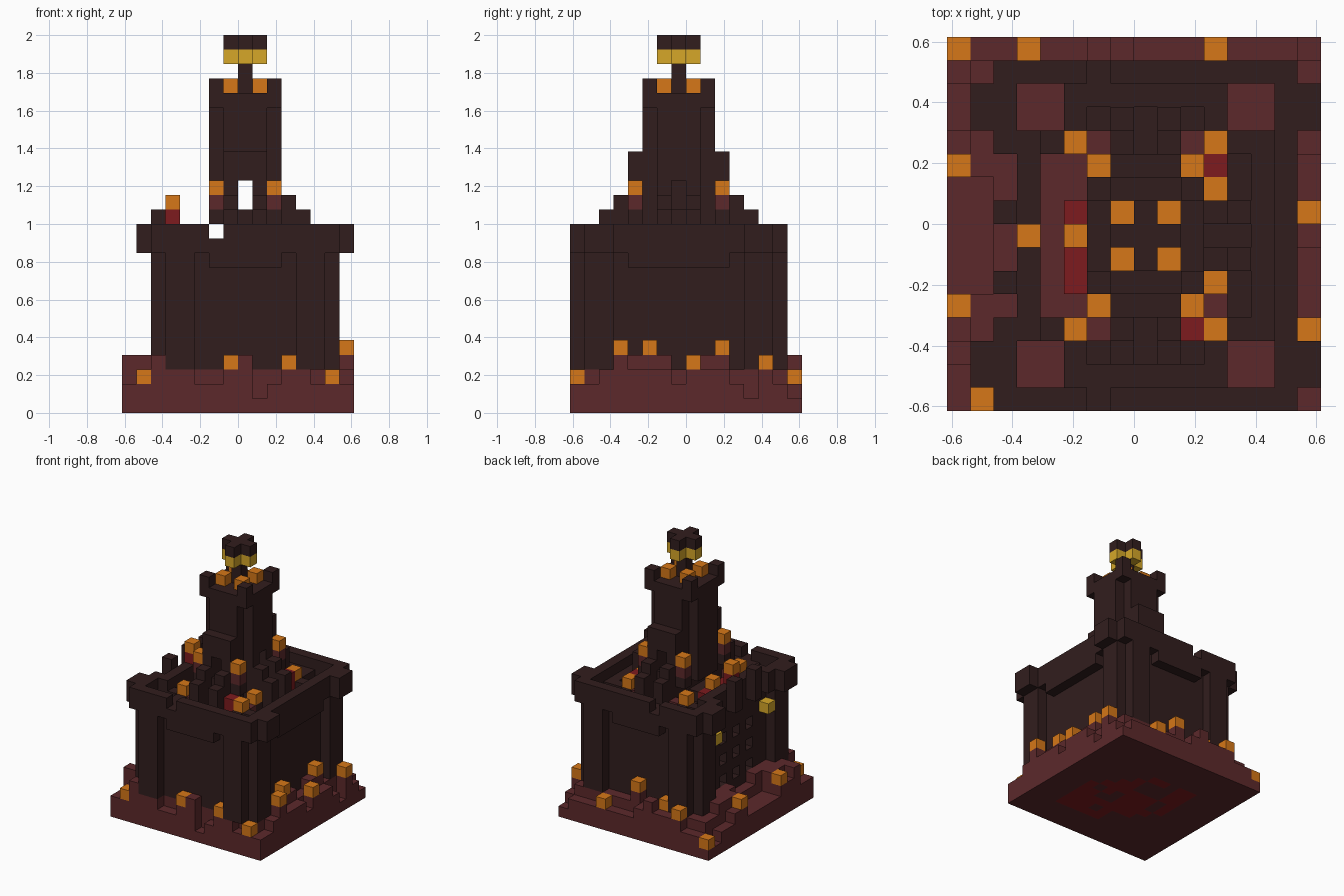
import bpy
import random
from mathutils import Vector

cube = bpy.data.objects.get("Cube")
if cube:
    bpy.data.objects.remove(cube)

random.seed(4)
U = 2 / 26                     # one block
COLOURS = {
    "dark_brick": (0.031, 0.0125, 0.0125),
    "red_rock": (0.107, 0.022, 0.024),
    "glow_orange": (0.67, 0.185, 0.009),
    "deep_red": (0.205, 0.011, 0.013),
    "beacon_yellow": (0.67, 0.39, 0.022),
}
materials = {}
for name, rgb in COLOURS.items():
    m = bpy.data.materials.new(name)
    m.use_nodes = True
    m.diffuse_color = (*rgb, 1)
    m.node_tree.nodes["Principled BSDF"].inputs["Base Color"].default_value = (*rgb, 1)
    materials[name] = m

DARK, ROCK, GLOW, RED, YELLOW = COLOURS
cells = {}                     # block position -> (part, colour)


def fill(part, colour, xs, ys, zs):
    """Fill inclusive block ranges."""
    for i in range(xs[0], xs[1] + 1):
        for j in range(ys[0], ys[1] + 1):
            for k in range(zs[0], zs[1] + 1):
                cells[i, j, k] = (part, colour)


def carve(xs, ys, zs):
    for key in list(cells):
        if all(r[0] <= c <= r[1] for c, r in zip(key, (xs, ys, zs))):
            del cells[key]


def block(part, colour, i, j, k):
    cells[i, j, k] = (part, colour)


# rocky base, sunken terrace before the gate side
fill("base", ROCK, (0, 15), (0, 15), (0, 2))
fill("base", ROCK, (1, 2), (3, 12), (3, 3))
carve((1, 1), (5, 9), (2, 3))
carve((2, 2), (6, 8), (3, 3))
# ragged rim, one height digit per block along each edge
RIMS = {
    "front": "2233322331233222",
    "right": "2234333233321122",
    "back": "1223334322222221",
    "left": "2243322222332211",
}
for side, heights in RIMS.items():
    for n, h in enumerate(heights):
        i = {"left": 0, "right": 15}.get(side, n)
        j = {"front": 0, "back": 15}.get(side, n)
        carve((i, i), (j, j), (0, 3))
        fill("base", ROCK, (i, i), (j, j), (0, int(h) - 1))
for i, j in ((1, 2), (2, 0), (8, 0), (9, 1), (14, 4), (14, 6), (14, 9), (8, 14)):
    block("base", ROCK, i, j, 3)
# glowing vein on the underside
for i in range(4, 13):
    for j in range(3, 12):
        if abs(i + j - 15) <= 4 and random.random() < 0.8:
            block("underside_vein", RED, i, j, 0)

# keep body
fill("keep", DARK, (3, 13), (1, 13), (3, 10))
carve((4, 5), (4, 10), (3, 10))
# lattice gate wall
for j in range(4, 11):
    for k in range(4, 10):
        if j % 2 and k % 2 == 0:
            carve((3, 3), (j, j), (k, k))
# corbels under the parapet
for j in (0, 14):
    fill("corbel", DARK, (6, 10), (j, j), (10, 10))
fill("corbel", DARK, (14, 14), (4, 10), (10, 10))

# parapet with a lower walkway behind it
for j, walk in ((0, 1), (14, 13)):
    fill("parapet", DARK, (2, 14), (j, j), (11, 12))
    fill("walkway", DARK, (3, 13), (walk, walk), (11, 11))
fill("parapet", DARK, (14, 14), (1, 13), (11, 12))
fill("walkway", DARK, (13, 13), (1, 13), (11, 11))

# corner turrets: round shaft, wide crown
for a, outer in ((2, 1), (11, 15)):
    for b in (0, 11):
        fill("turret", DARK, (a, a + 3), (b + 1, b + 2), (3, 10))
        fill("turret", DARK, (a + 1, a + 2), (b, b + 3), (3, 10))
        fill("turret_crown", DARK, (a, a + 3), (b, b + 3), (11, 11))
        fill("turret_crown", DARK, (outer, outer), (b + 1, b + 2), (11, 12))
        carve((a + 1, a + 2), (b + 1, b + 2), (3, 11))
for b in (0, 11):
    fill("turret_crown", DARK, (2, 2), (b, b + 3), (12, 12))

# gate side parapet and merlons
fill("parapet", DARK, (3, 3), (3, 11), (11, 12))
for j in (5, 8):
    fill("gate_merlon", DARK, (2, 2), (j, j), (11, 13))

# central tower: shaft without corners, widened foot, crown
fill("tower", DARK, (6, 10), (6, 8), (11, 20))
fill("tower", DARK, (7, 9), (5, 9), (11, 20))
fill("tower_foot", DARK, (7, 9), (4, 10), (11, 17))
fill("tower_crown", DARK, (6, 10), (5, 9), (21, 21))
for i in (6, 10):
    for j in (5, 9):
        block("tower_crown", DARK, i, j, 22)
    for j in (4, 10):
        block("tower_foot", DARK, i, j, 13)
        block("lamp_stone", ROCK, i, j, 14)
        block("lamp", GLOW, i, j, 15)
for i in (7, 9):
    for j in (6, 8):
        block("lamp", GLOW, i, j, 22)

# stepped buttresses
for s in (-1, 1):
    fill("buttress", DARK, (11, 11), (7 + s, 7 + s), (11, 14))
    fill("buttress", DARK, (12, 12), (7 + s, 7 + s), (11, 13))
    for d in (-1, 1):
        fill("buttress", DARK, (8 + s, 8 + s), (7 + 4 * d, 7 + 4 * d), (11, 14))
        fill("buttress", DARK, (8 + s, 8 + s), (7 + 5 * d, 7 + 5 * d), (11, 13))
# doorways through the tower and low gap
carve((8, 8), (1, 13), (14, 15))
carve((10, 10), (7, 7), (14, 15))
carve((6, 6), (0, 14), (12, 12))

# beacon on a stem
fill("beacon_stem", DARK, (8, 8), (7, 7), (22, 25))
for part, colour, k in (("beacon_light", YELLOW, 24), ("beacon_cap", DARK, 25)):
    fill(part, colour, (7, 9), (7, 7), (k, k))
    fill(part, colour, (8, 8), (6, 8), (k, k))

# roof lamps and loose stones
for i, j in ((5, 3), (5, 7), (5, 11), (11, 3), (11, 5), (11, 9), (11, 11)):
    block("roof_stone", RED if i == 5 and j == 7 else DARK, i, j, 11)
    block("lamp", GLOW, i, j, 12)
for i, j in ((6, 3), (6, 11), (10, 11), (11, 4)):
    block("roof_stone", ROCK, i, j, 11)
for i, j in ((10, 3), (11, 10)):
    fill("roof_stone", RED, (i, i), (j, j), (11, 12))
for j in (5, 6, 8):
    block("roof_stone", RED, 5, j, 11)
block("lamp_stone", RED, 3, 7, 13)
block("lamp", GLOW, 3, 7, 14)
for j in (3, 11):
    block("gate_light", YELLOW, 2, j, 9)

# lamps around the base, each clearing the rock above it
for i, j, k in ((1, 0, 2), (7, 0, 3), (11, 0, 3), (14, 0, 2), (15, 3, 4), (14, 5, 4),
                (15, 8, 3), (14, 10, 4), (15, 13, 3), (0, 15, 1), (0, 10, 3), (0, 4, 3),
                (3, 15, 3), (11, 15, 2), (8, 14, 4), (5, 14, 3)):
    carve((i, i), (j, j), (k, 4))
    fill("base", ROCK, (i, i), (j, j), (1, k - 1))
    block("base_lamp", GLOW, i, j, k)

# turn each part's exposed block sides into one mesh
parts = {}
for key, (part, colour) in cells.items():
    parts.setdefault((part, colour), []).append(key)

for (part, colour), keys in parts.items():
    verts, faces, index = [], [], {}
    for key in keys:
        for axis in range(3):
            for side in (0, 1):
                step = [0, 0, 0]
                step[axis] = 2 * side - 1
                if tuple(a + b for a, b in zip(key, step)) in cells:
                    continue
                loop = []
                for p, q in ((0, 0), (1, 0), (1, 1), (0, 1)):
                    c = list(key)
                    c[axis] += side
                    c[(axis + 1) % 3] += p
                    c[(axis + 2) % 3] += q
                    c = tuple(c)
                    if c not in index:
                        index[c] = len(verts)
                        verts.append((Vector(c) - Vector((8, 8, 0))) * U)
                    loop.append(index[c])
                faces.append(loop if side else loop[::-1])
    if not faces:
        continue
    mesh = bpy.data.meshes.new(part)
    mesh.from_pydata(verts, [], faces)
    mesh.materials.append(materials[colour])
    bpy.context.collection.objects.link(bpy.data.objects.new(part, mesh))
